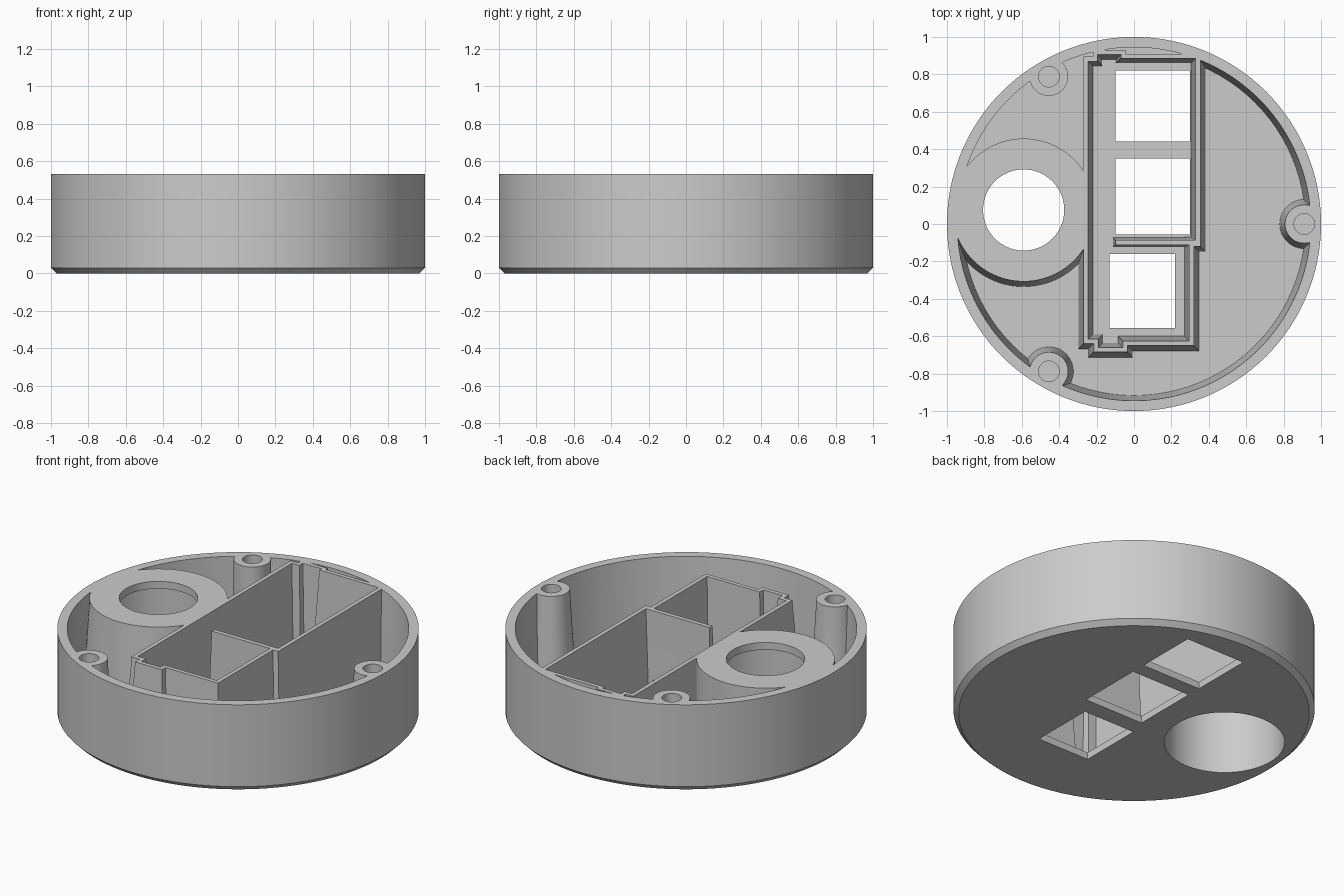
import bpy, bmesh, math
from mathutils import Vector

cube = bpy.data.objects.get("Cube")
if cube:
    bpy.data.objects.remove(cube)

TOP, FLOOR, OVER = 0.53, 0.043, 0.7
TOWER = (-0.59, 0.075)

grey = bpy.data.materials.new("plain_grey")
grey.use_nodes = True
grey.diffuse_color = (0.6, 0.6, 0.6, 1)
grey.node_tree.nodes["Principled BSDF"].inputs["Base Color"].default_value = (0.6, 0.6, 0.6, 1)


def circle(x, y, r, n=96):
    return [(x + r * math.cos(2 * math.pi * i / n), y + r * math.sin(2 * math.pi * i / n))
            for i in range(n)]


def rect(x0, x1, y0, y1):
    return [(x0, y0), (x1, y0), (x1, y1), (x0, y1)]


def grow(outline, d):
    """Offset a counter-clockwise outline outwards by d with mitred corners."""
    pts = [Vector(p) for p in outline]
    out = []
    for i, p in enumerate(pts):
        a = (p - pts[i - 1]).normalized()
        b = (pts[(i + 1) % len(pts)] - p).normalized()
        na, nb = Vector((a.y, -a.x)), Vector((b.y, -b.x))
        out.append(p + (na + nb) * d / (1 + na.dot(nb)))
    return out


def loft(name, outline, levels):
    """Closed solid through copies of an outline, levels = (z, offset)."""
    bm = bmesh.new()
    rings = [[bm.verts.new((p.x, p.y, z)) for p in grow(outline, d)] for z, d in levels]
    n = len(outline)
    for lo, hi in zip(rings, rings[1:]):
        for i in range(n):
            j = (i + 1) % n
            bm.faces.new((lo[i], lo[j], hi[j], hi[i]))
    bm.faces.new(rings[0][::-1])
    bm.faces.new(rings[-1])
    mesh = bpy.data.meshes.new(name)
    bm.to_mesh(mesh)
    bm.free()
    mesh.materials.append(grey)
    obj = bpy.data.objects.new(name, mesh)
    bpy.context.scene.collection.objects.link(obj)
    return obj


def prism(name, outline, z0, z1):
    return loft(name, outline, [(z0, 0), (z1, 0)])


def draft(name, outline, amount, z0):
    """Tapered solid: exact outline at the rim, offset by amount at the floor."""
    return loft(name, outline, [(z, amount * (TOP - z) / (TOP - FLOOR)) for z in (z0, OVER)])


def combine(target, tool, operation="DIFFERENCE"):
    """Apply a boolean and discard the tool."""
    tool.hide_render = True
    mod = target.modifiers.new("cut", "BOOLEAN")
    mod.operation, mod.solver, mod.object = operation, "EXACT", tool
    bpy.context.view_layer.update()
    deps = bpy.context.evaluated_depsgraph_get()
    mesh = bpy.data.meshes.new_from_object(target.evaluated_get(deps))
    target.modifiers.clear()
    target.data = mesh
    bpy.data.objects.remove(tool)


# Outlines of the long switch box, outside and inside
box_outer = [(-0.27, -0.64), (-0.215, -0.64), (-0.215, -0.685), (-0.035, -0.685),
             (-0.035, -0.65), (0.32, -0.65), (0.32, -0.12), (0.355, -0.12),
             (0.355, 0.91), (-0.045, 0.91), (-0.045, 0.93), (-0.22, 0.93),
             (-0.22, 0.895), (-0.27, 0.895)]
box_inner = [(-0.245, -0.615), (-0.19, -0.615), (-0.19, -0.66), (-0.06, -0.66),
             (-0.06, -0.625), (0.295, -0.625), (0.295, -0.095), (0.33, -0.095),
             (0.33, 0.885), (-0.07, 0.885), (-0.07, 0.905), (-0.195, 0.905),
             (-0.195, 0.87), (-0.245, 0.87)]
bosses = [(0.91 * math.cos(a), 0.91 * math.sin(a))
          for a in (0, 2 * math.pi / 3, -2 * math.pi / 3)]


def cavity(name, taper):
    """Space between the rim, the box, the tower and the screw bosses."""
    space = draft(name, circle(0, 0, 0.945), -taper, FLOOR)
    combine(space, draft("tower_solid", circle(*TOWER, 0.382), taper, 0))
    combine(space, draft("box_solid", box_outer, taper, 0))
    for x, y in bosses:
        combine(space, draft("boss_solid", circle(x, y, 0.103, 48), taper, 0))
    return space


# Outer puck with a chamfered lower edge
case = loft("round_case_base", circle(0, 0, 1, 128), [(0, -0.03), (0.03, 0), (TOP, 0)])

# Tapered compartments, with straight walls in the rear corner behind the tower
corner = rect(-1.2, 0.34, TOWER[1], 1.2)
main_space = cavity("main_space", 0.028)
combine(main_space, prism("corner_block", corner, -1, 1))
rear_space = cavity("rear_space", 0)
combine(rear_space, prism("corner_block", corner, -1, 1), "INTERSECT")
combine(case, main_space)
combine(case, rear_space)

# Inside of the switch box, keeping its cross divider
box_space = draft("box_space", box_inner, -0.025, FLOOR)
combine(box_space, draft("divider", rect(-0.1, 0.4, -0.112, -0.085), 0.012, 0))
combine(case, box_space)

# Three floor windows
for window in (rect(-0.1, 0.3, 0.44, 0.82), rect(-0.1, 0.3, -0.055, 0.35),
               rect(-0.13, 0.22, -0.555, -0.16)):
    combine(case, prism("window", window, -0.1, 0.2))

# Tower bore from below, with a lipped opening on top
combine(case, prism("tower_bore", circle(*TOWER, 0.333), -0.1, 0.485))
combine(case, prism("tower_opening", circle(*TOWER, 0.217), 0.3, OVER))

# Blind screw holes
for x, y in bosses:
    combine(case, prism("screw_hole", circle(x, y, 0.055, 40), 0.1, OVER))

# Smooth the round walls, keep the edges sharp
bpy.ops.object.select_all(action="DESELECT")
case.select_set(True)
bpy.context.view_layer.objects.active = case
bpy.ops.object.shade_smooth_by_angle(angle=math.radians(25))
